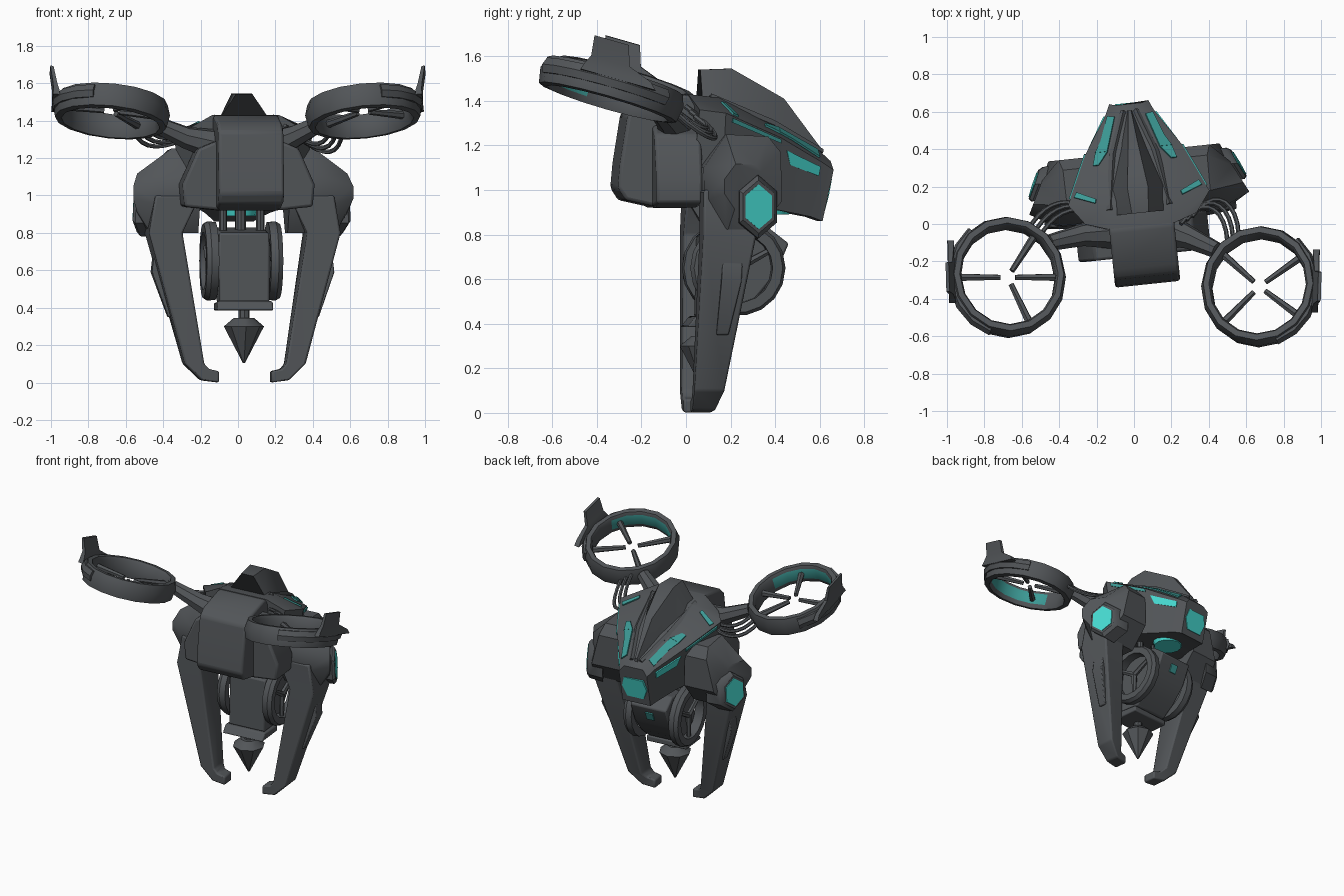
import bpy, bmesh, math
from mathutils import Matrix, Vector, geometry

if "Cube" in bpy.data.objects:
    bpy.data.objects.remove(bpy.data.objects["Cube"])


def material(name, rgb):
    m = bpy.data.materials.new(name)
    m.diffuse_color = (*rgb, 1)
    m.use_nodes = True
    m.node_tree.nodes["Principled BSDF"].inputs["Base Color"].default_value = m.diffuse_color
    return m


GREY = material("gunmetal grey", (0.084, 0.091, 0.098))
DARK = material("dark grey", (0.012, 0.013, 0.014))
TEAL = material("bright teal", (0.06, 0.68, 0.62))
DIM = material("dim teal", (0.045, 0.32, 0.30))

# Whole body is turned slightly about the vertical
BODY = Matrix.Translation((0.04, 0, 0)) @ Matrix.Rotation(math.radians(6), 4, 'Z')
WORLD = Matrix.Identity(4)


def build(name, verts, faces, mats=(GREY,), frame=BODY, rule=None, bevel=0):
    bm = bmesh.new()
    vs = [bm.verts.new(v) for v in verts]
    for f in faces:
        bm.faces.new([vs[i] for i in f])
    bmesh.ops.recalc_face_normals(bm, faces=bm.faces)
    if rule:
        bm.normal_update()
        for f in bm.faces:
            f.material_index = rule(f)
    bm.transform(frame)
    me = bpy.data.meshes.new(name)
    bm.to_mesh(me)
    bm.free()
    for m in mats:
        me.materials.append(m)
    ob = bpy.data.objects.new(name, me)
    bpy.context.collection.objects.link(ob)
    if bevel:
        b = ob.modifiers.new("bevel", 'BEVEL')
        b.width, b.segments, b.limit_method = bevel, 2, 'ANGLE'
    return ob


def loft(name, rings, closed=False, **kw):
    """Skin between rings with equal point counts, capped unless closed."""
    n, k = len(rings[0]), len(rings)
    faces = []
    for r in range(k if closed else k - 1):
        a, b = r * n, (r + 1) % k * n
        faces += [(a + i, a + (i + 1) % n, b + (i + 1) % n, b + i) for i in range(n)]
    if not closed:
        faces += [tuple(range(n)), tuple(range((k - 1) * n, k * n))]
    return build(name, [p for r in rings for p in r], faces, **kw)


def tube(name, pts, radii, n=8, **kw):
    pts = [Vector(p) for p in pts]
    rings = []
    for i, p in enumerate(pts):
        t = (pts[min(i + 1, len(pts) - 1)] - pts[max(i - 1, 0)]).normalized()
        u = t.cross(Vector((0.1, 0.2, 1)) if abs(t.z) < 0.9 else Vector((1, 0, 0))).normalized()
        w = t.cross(u)
        rings.append([p + radii[i] * (u * math.cos(a) + w * math.sin(a))
                      for a in (math.tau * j / n for j in range(n))])
    return loft(name, rings, **kw)


def prism_x(name, yz, x0, x1, **kw):
    return loft(name, [[(x, y, z) for y, z in yz] for x in (x0, x1)], **kw)


def panel(name, quad, uvs, mat, out):
    """Thin plate lying on a four cornered face, drawn in its 0..1 space."""
    a, b, c, d = [Vector(q) for q in quad]
    nrm = (c - a).cross(d - b).normalized()
    if nrm.dot(Vector(out)) < 0:
        nrm.negate()
    base = [a.lerp(b, u).lerp(d.lerp(c, u), v) for u, v in uvs]
    loft(name, [[p + nrm * h for p in base] for h in (0, 0.009)], mats=(mat,))


# Hull: half sections of top, middle and bottom edges from rear to nose
SECT = [((.18, -.01, 1.43), (.30, .03, 1.36), (.25, .0, 1.0)),
        ((.16, .13, 1.415), (.38, .14, 1.345), (.30, .13, .96)),
        ((.10, .40, 1.29), (.26, .40, 1.235), (.18, .40, .91)),
        ((.07, .59, 1.18), (.13, .60, 1.125), (.13, .55, .88)),
        ((.07, .645, 1.13), (.105, .655, 1.09), (.105, .605, .86))]
loft("hull", [[*s, *[(-x, y, z) for x, y, z in reversed(s)]] for s in SECT])

# Nose lamp: wide hexagon low on the sloping nose face
lamp = [(-.062, .905), (.062, .905), (.092, .98), (.07, 1.05), (-.07, 1.05), (-.092, .98)]
loft("nose_lamp", [[(x, .605 + (z - .86) * .217 + d, z) for x, z in lamp] for d in (-.012, .005)],
     mats=(TEAL,))

# Canopy with ridge and dark rear wall
CAN = [(.06, .14, 1.40, .045, 1.54), (.20, .135, 1.38, .055, 1.545),
       (.44, .06, 1.26, .025, 1.41), (.61, .015, 1.15, .008, 1.185)]
loft("canopy", [[(bw, y, bz), (tw, y, tz), (-tw, y, tz), (-bw, y, bz)]
                for y, bw, bz, tw, tz in CAN], mats=(GREY, DARK),
     rule=lambda f: 1 if f.normal.y < -.8 else 0)

# Back pack
prism_x("back_pack", [(-.28, 1.34), (-.23, 1.385), (-.02, 1.43), (.06, 1.40), (.04, .95),
                      (.0, .92), (-.13, .92), (-.29, .955), (-.325, 1.01), (-.315, 1.12)],
        -.175, .175, bevel=.015)

# Belly gadget body, lip, neck and pointed weight
prism_x("belly_box", [(.06, .80), (.05, .43), (.2, .43), (.30, .51), (.39, .62), (.45, .76), (.36, .83)],
        -.135, .135, bevel=.01)
prism_x("belly_lip", [(-.01, .385), (.2, .385), (.2, .425), (.03, .435)], -.15, .15, bevel=.008)
panel("belly_lamp", [(-.1, .39, .62), (.1, .39, .62), (.1, .45, .76), (-.1, .45, .76)],
      [(.36, .3), (.64, .3), (.64, .7), (.36, .7)], DIM, (0, 1, -.5))
tube("weight_neck", [(0, .08, .40), (0, .08, .32)], [.03, .03])
tube("pointed_weight", [(0, .08, .345), (0, .08, .30), (0, .08, .105)], [.055, .108, .006], n=8)
tube("belly_mount", [(0, .25, .95), (0, .25, .78)], [.03, .03], n=10)
tube("belly_lamp_disc", [(0, .37, .95), (0, .37, .89)], [.11, .095], n=12, mats=(TEAL,))

for s, side in ((1, "right"), (-1, "left")):
    def flip(pts):
        return [(s * x, y, z) for x, y, z in pts]

    # Glowing strips on roof and side of hull
    roof = flip([SECT[i][j] for i, j in ((1, 0), (2, 0), (2, 1), (1, 1))])
    nose = flip([SECT[i][j] for i, j in ((2, 0), (3, 0), (3, 1), (2, 1))])
    flank_rear = flip([SECT[i][j] for i, j in ((1, 1), (2, 1), (2, 2), (1, 2))])
    flank = flip([SECT[i][j] for i, j in ((2, 1), (3, 1), (3, 2), (2, 2))])
    panel(side + "_roof_strip", nose, [(0, .25), (.95, .15), (.95, .75), (.3, .6), (0, .65)], DIM, (s, 0, 2))
    panel(side + "_roof_strip_rear", roof, [(.75, .45), (1, .25), (1, .65), (.75, .62)], DIM, (s, 0, 2))
    panel(side + "_edge_strip", roof, [(.0, .33), (.08, .33), (.24, .88), (.14, .9)], DIM, (s, 0, 2))
    panel(side + "_link_strip", flank_rear, [(.12, .02), (1, .02), (1, .075), (.12, .075)], DIM, (s, 0, 0))
    panel(side + "_flank_lamp", flank, [(.14, .13), (.97, .09), (.97, .26), (.24, .31)], TEAL, (s, 0, 0))

    # Canopy rail
    tube(side + "_canopy_rail", flip([(.16, .09, 1.415), (.115, .38, 1.295), (.035, .61, 1.17)]),
         [.02, .02, .015], n=4)

    # Side pod beside the back pack
    loft(side + "_side_pod", [flip([(.15, y, 1.30), (.27, y, 1.25), (.355, y, 1.06),
                                    (.345, y, .94), (.15, y, .92)]) for y in (-.17, .04)], bevel=.015)

    # Shoulder: octagon narrowing outward
    OCT = [(.035, 1.1), (.14, 1.25), (.33, 1.24), (.385, 1.17), (.385, .95), (.26, .80), (.13, .80), (.035, .95)]
    loft(side + "_shoulder", [flip([(.24, y, z) for y, z in OCT]),
                              flip([(.385 + (1.25 - z) * .25, y, z) for y, z in OCT]),
                              flip([(.55 - (y - .2) * .25, .20 + (y - .21) * .5, 1.0 + (z - .99) * .45)
                                    for y, z in OCT])])

    # Shoulder lamp in a hexagon frame, facing outward and toward the nose
    def hexagon(x, k):
        return flip([(x + .05 * (.93 - z) - .45 * (y - .27), y, z) for y, z in
                     ((.27 + k * .1 * math.sin(a), .925 + k * .14 * math.cos(a))
                      for a in (math.tau * i / 6 for i in range(6)))])
    loft(side + "_lamp_frame", [hexagon(.43, 1.05), hexagon(.53, 1.02), hexagon(.55, .85)])
    loft(side + "_shoulder_lamp", [hexagon(.548, .72), hexagon(.555, .72)], mats=(TEAL,))

    # Leg: inner and outer edge points, rear and front depth
    LEG = [(.24, 1.0, .48, 1.0, .03, .29), (.335, .80, .515, .80, .025, .265),
           (.22, .10, .325, .10, .005, .14), (.195, .072, .235, .012, .005, .11),
           (.14, .06, .14, .0, .005, .10)]
    loft(side + "_leg", [flip([(xi, y0, zi), (xo, y0, zo), (xo, y1, zo), (xi, y1, zi)])
                         for xi, zi, xo, zo, y0, y1 in LEG], bevel=.01)
    loft(side + "_leg_plate", [flip([(xi, y0, z), (xo, y0, z), (xo, y1, z), (xi, y1, z)])
                               for xi, xo, z, y0, y1 in ((.40, .48, .675, .115, .205), (.39, .49, .59, .11, .2),
                                                         (.33, .405, .35, .095, .15))], bevel=.006)

    # Belly wheel with spokes
    def wheel_pt(x, r, a):
        return (s * x, .215 + r * math.cos(a), .65 + r * math.sin(a))
    loft(side + "_belly_wheel", [[wheel_pt(x, r, math.tau * i / 18) for x, r in
                                  ((.14, .155), (.14, .21), (.18, .215), (.205, .20), (.205, .155))]
                                 for i in range(18)], closed=True)
    for i in range(3):
        a = math.tau * i / 3 + .5
        tube(f"{side}_wheel_spoke_{i}", [wheel_pt(.175, .0, a), wheel_pt(.175, .18, a)], [.02, .014], n=6)
    tube(side + "_belly_spring", flip([(.1, .2, .95), (.1, .2, .78)]), [.022, .022])

    # Rotor: tilted ring, slightly longer than wide, with a lit inner band
    centre = Vector((.67, -.335, 1.45) if s > 0 else (-.675, -.285, 1.45))
    frame = (Matrix.Translation(centre) @ Matrix.Rotation(math.radians(-6 * s), 4, 'Y')
             @ Matrix.Rotation(math.radians(-16), 4, 'X'))

    def polar(r, a, z):
        return (s * r * math.cos(a), 1.07 * r * math.sin(a), z)
    RING = [(.265, .065), (.295, .065), (.312, .01), (.30, -.06), (.265, -.065), (.255, -.035), (.255, .045)]

    def lit(f):
        c = f.calc_center_median()
        inward = f.normal.x * c.x + f.normal.y * c.y < -.2
        return 1 if inward and abs(c.z) < .02 and c.y < -.08 else 0
    loft(side + "_rotor_ring", [[polar(r, math.tau * i / 16, z) for r, z in RING] for i in range(16)],
         closed=True, mats=(GREY, DIM), frame=frame, rule=lit)
    for i, d in enumerate((35, -35, -135, 140) if s > 0 else (180, 0, 125, -115)):
        a = math.radians(d)
        tube(f"{side}_rotor_spoke_{i}", [polar(.04, a, 0), polar(.265, a, 0)], [.015, .022], n=6, frame=frame)

    # Outer guard and upright fin on the ring
    loft(side + "_ring_guard", [[polar(r, math.radians(d), z) for r, z in
                                 ((.29, .05), (.312, .05), (.325, .015), (.315, -.02), (.30, -.02))]
                                for d in range(-70, 51, 20)], frame=frame)
    loft(side + "_ring_fin", [[(s * x0, y0, z), (s * x1, y0, z), (s * x1, y1, z), (s * x0, y1, z)]
                              for z, x0, x1, y0, y1 in ((.02, .285, .322, -.15, .20), (.05, .29, .322, -.14, .17),
                                                        (.09, .305, .328, -.12, .06),
                                                        (.18, .335, .352, -.13, .03))], frame=frame)

    # Arm carrying the rotor
    arm = [(.2, -.04, 1.27), (.31, -.08, 1.32), (.44, -.14, 1.385)] if s > 0 else \
          [(-.12, -.05, 1.27), (-.28, -.06, 1.31), (-.45, -.10, 1.385)]
    tube(side + "_rotor_arm", arm, [.085, .06, .045], frame=WORLD)

    # Hanging cables
    ends = [(.31, .04, 1.33), (.42, .20, 1.22), (.55, .14, 1.17), (.56, -.06, 1.36)] if s > 0 else \
           [(-.22, .05, 1.33), (-.36, .18, 1.27), (-.50, .10, 1.20), (-.57, -.04, 1.36)]
    for i in range(3):
        off = [Vector((-s * .03 * i, -.02 * i, .022 * i))] * 4
        p = [Vector(e) + o for e, o in zip(ends, off)]
        tube(f"{side}_cable_{i}", geometry.interpolate_bezier(*p, 10), [.012] * 10, n=6, frame=WORLD)

# Smooth shading with sharp creases
bpy.ops.object.select_all(action='SELECT')
bpy.context.view_layer.objects.active = bpy.context.selected_objects[0]
bpy.ops.object.shade_smooth_by_angle(angle=math.radians(35))
